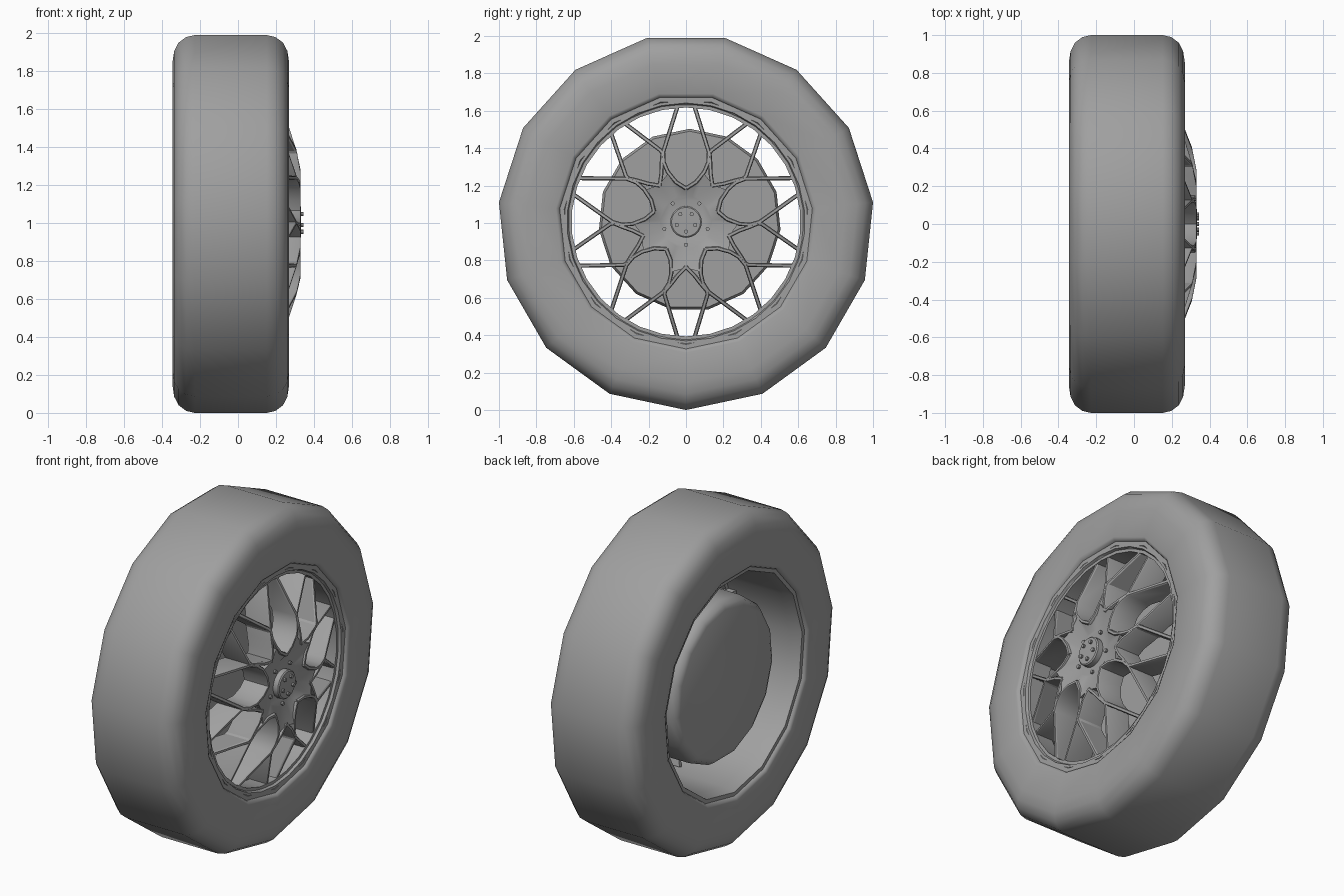
import bpy, bmesh
from math import sin, cos, pi, radians
from mathutils import Vector

if "Cube" in bpy.data.objects:
    bpy.data.objects.remove(bpy.data.objects["Cube"])

CZ = 1.0055          # axle height
SIDES = 15

grey = bpy.data.materials.new("plain grey")
grey.use_nodes = True
grey.diffuse_color = (0.35, 0.35, 0.35, 1)
grey.node_tree.nodes["Principled BSDF"].inputs["Base Color"].default_value = grey.diffuse_color


def finish(name, bm, angle=30):
    bmesh.ops.recalc_face_normals(bm, faces=bm.faces)
    mesh = bpy.data.meshes.new(name)
    bm.to_mesh(mesh)
    bm.free()
    mesh.materials.append(grey)
    ob = bpy.data.objects.new(name, mesh)
    bpy.context.collection.objects.link(ob)
    bpy.ops.object.select_all(action="DESELECT")
    ob.select_set(True)
    bpy.context.view_layer.objects.active = ob
    bpy.ops.object.shade_smooth_by_angle(angle=radians(angle))


def polar(x, r, deg, cy=0, cz=CZ):
    a = radians(deg)
    return Vector((x, cy + r * cos(a), cz + r * sin(a)))


def bridge(bm, a, b):
    for i in range(len(a)):
        j = (i + 1) % len(a)
        bm.faces.new((a[i], a[j], b[j], b[i]))


def lathe(bm, profile, sides=SIDES, start=-90, closed=True, cy=0, cz=CZ):
    """Spin an (x, radius) profile round the axle; open profiles get end caps."""
    loops = [[bm.verts.new(polar(x, r, start + 360 * i / sides, cy, cz))
              for i in range(sides)] for x, r in profile]
    for a, b in zip(loops, loops[1:]):
        bridge(bm, a, b)
    if closed:
        bridge(bm, loops[-1], loops[0])
    else:
        bm.faces.new(loops[0])
        bm.faces.new(loops[-1])


def front_x(r):
    """Domed front of the spokes: depth along the axle at a radius."""
    steps = [(0, .33), (.29, .33), (.41, .305), (.5, .27), (.63, .225)]
    for (r0, x0), (r1, x1) in zip(steps, steps[1:]):
        if r <= r1:
            return x0 + (x1 - x0) * (r - r0) / (r1 - r0)
    return steps[-1][1]


def ribbon(bm, path, width, depth):
    """Upright bar following polar points (radius, degrees)."""
    pts = [polar(0, r, a) for r, a in path]
    rings = []
    for i, p in enumerate(pts):
        tangent = (pts[min(i + 1, len(pts) - 1)] - pts[max(i - 1, 0)]).normalized()
        side = Vector((0, -tangent.z, tangent.y)) * width / 2
        fx = front_x(path[i][0])
        corners = [(fx - .008, side), (fx, side * .6), (fx, -side * .6),
                   (fx - .008, -side), (fx - depth, -side), (fx - depth, side)]
        rings.append([bm.verts.new(p + s + Vector((x, 0, 0))) for x, s in corners])
    for a, b in zip(rings, rings[1:]):
        bridge(bm, a, b)
    bm.faces.new(rings[0])
    bm.faces.new(rings[-1])


# Tyre
bm = bmesh.new()
half = [(.19, 1.0055), (.235, .995), (.275, .965), (.298, .92), (.307, .86),
        (.307, .70), (.30, .685), (.28, .675)]
MID = -.038
tyre = [(MID + x, r) for x, r in half] + [(MID - x, r) for x, r in reversed(half)]
lathe(bm, tyre)
finish("tyre", bm, 40)

# Rim barrel with lips
bm = bmesh.new()
lathe(bm, [(.25, .685), (.25, .655), (.235, .64), (-.25, .64), (-.30, .65),
           (-.325, .655), (-.325, .685)])
finish("rim_barrel", bm)

# Front ring that carries the spoke ends
bm = bmesh.new()
lathe(bm, [(.25, .65), (.25, .636), (.235, .63), (.235, .612), (.12, .612), (.12, .65)], 30)
finish("rim_front_ring", bm)

# Brake drum behind the spokes
bm = bmesh.new()
lathe(bm, [(-.28, .44), (-.268, .468), (-.235, .488), (.09, .488), (.11, .475)],
      start=90, closed=False, cy=.02, cz=CZ + .01)
finish("brake_drum", bm, 40)

# Forked spokes
bm = bmesh.new()
for k in range(5):
    for s in (-1, 1):
        def turn(path):
            return [(r, 90 + 72 * k + s * a) for r, a in path]
        ribbon(bm, turn([(.18, 0), (.22, 14), (.285, 20), (.34, 20.5),
                         (.394, 18), (.625, 4)]), .022, .16)
        ribbon(bm, turn([(.37, 19), (.405, 19.5), (.625, 32)]), .022, .16)
        ribbon(bm, turn([(.24, 36), (.29, 27), (.34, 22.5), (.394, 18.5)]), .022, .16)
finish("spokes", bm)

# Hub star with a dished middle
bm = bmesh.new()
points = [(r, 90 + 72 * k + a) for k in range(5)
          for r, a in ((.185, 0), (.225, 14), (.275, 21), (.245, 36), (.275, 51), (.225, 58))]
back = [bm.verts.new(polar(.17, r, a)) for r, a in points]
front = [bm.verts.new(polar(.328, r, a)) for r, a in points]
dish = [bm.verts.new(polar(.295, .14, a)) for r, a in points]
bridge(bm, back, front)
bridge(bm, front, dish)
bm.faces.new(back)
bm.faces.new(dish)
finish("hub_star", bm)

# Centre cap, its small bolts, and the wheel nuts
bm = bmesh.new()
lathe(bm, [(.25, .085), (.327, .085), (.333, .078)], 20, closed=False)
finish("centre_cap", bm)

bm = bmesh.new()
for k in range(5):
    p = polar(0, .052, 54 + 72 * k)
    lathe(bm, [(.32, .011), (.345, .011)], 8, closed=False, cy=p.y, cz=p.z)
finish("cap_bolts", bm)

bm = bmesh.new()
for k in range(5):
    p = polar(0, .122, 54 + 72 * k)
    lathe(bm, [(.28, .011), (.308, .011)], 8, closed=False, cy=p.y, cz=p.z)
finish("wheel_nuts", bm)
